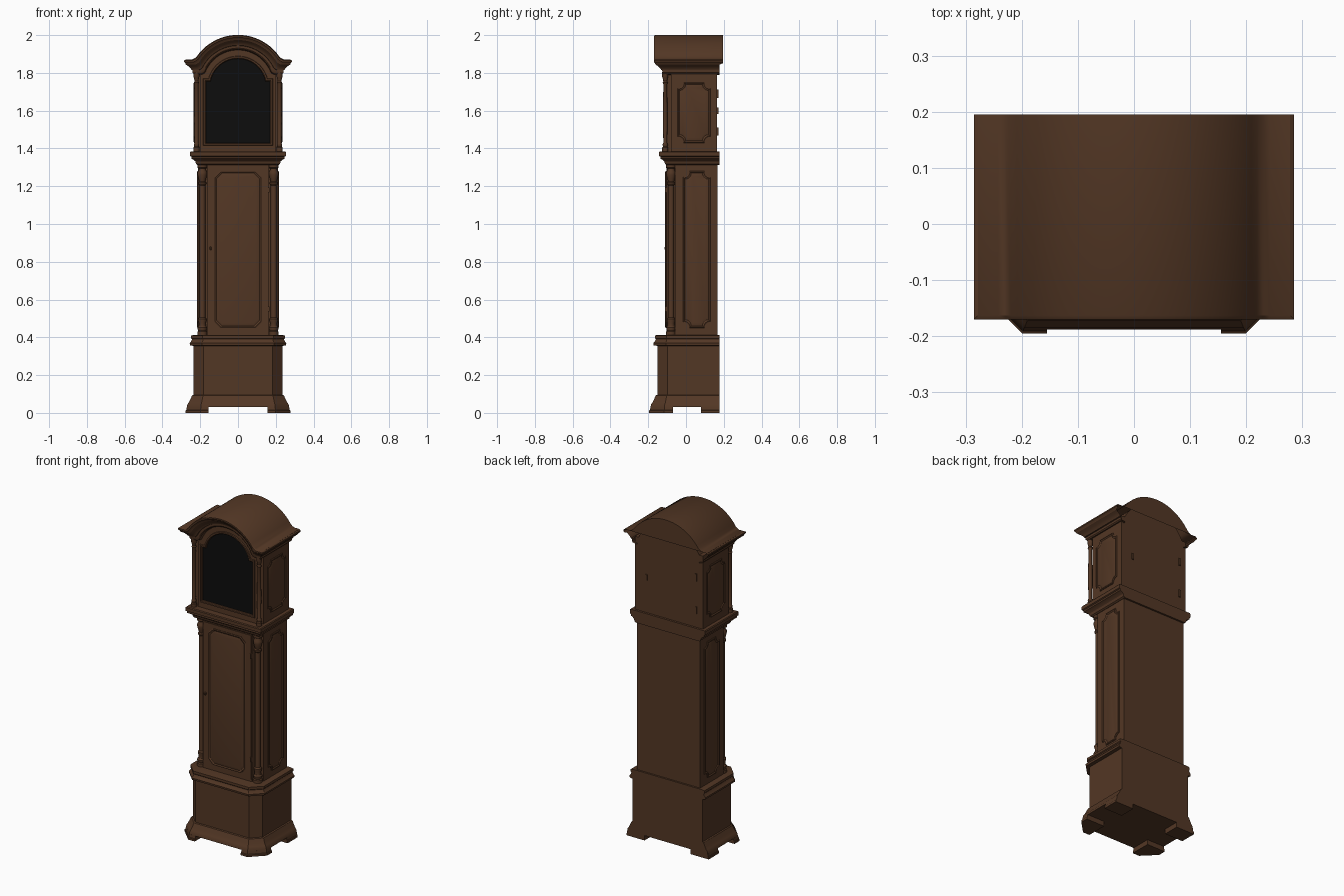
import bpy, bmesh, math

if "Cube" in bpy.data.objects:
    bpy.data.objects.remove(bpy.data.objects["Cube"])


def material(name, col):
    m = bpy.data.materials.new(name)
    m.diffuse_color = (*col, 1)
    m.use_nodes = True
    m.node_tree.nodes["Principled BSDF"].inputs["Base Color"].default_value = m.diffuse_color
    return m


WOOD = material("dark_brown_wood", (0.086, 0.038, 0.018))
BLACK = material("black_glass", (0.004, 0.004, 0.004))


def loft(name, rings, mat=WOOD, closed=True, cap0=True, cap1=True, loop=False):
    """Skin between rings holding equal numbers of points."""
    bm = bmesh.new()
    vs = [[bm.verts.new(p) for p in r] for r in rings]
    n = len(rings[0])
    pairs = list(zip(vs, vs[1:])) + ([(vs[-1], vs[0])] if loop else [])
    for a, b in pairs:
        for i in range(n if closed else n - 1):
            j = (i + 1) % n
            bm.faces.new((a[i], a[j], b[j], b[i]))
    if cap0 and not loop:
        bm.faces.new(vs[0])
    if cap1 and not loop:
        bm.faces.new(vs[-1])
    bmesh.ops.remove_doubles(bm, verts=bm.verts, dist=1e-5)
    bmesh.ops.recalc_face_normals(bm, faces=bm.faces)
    me = bpy.data.meshes.new(name)
    bm.to_mesh(me)
    bm.free()
    me.materials.append(mat)
    ob = bpy.data.objects.new(name, me)
    bpy.context.collection.objects.link(ob)
    return ob


def box(name, x0, x1, y0, y1, z0, z1):
    sq = [(x0, y0), (x1, y0), (x1, y1), (x0, y1)]
    return loft(name, [[(x, y, z) for x, y in sq] for z in (z0, z1)])


def lathe(name, prof, x, y, n=20):
    ang = [2 * math.pi * i / n for i in range(n)]
    return loft(name, [[(x + r * math.cos(a), y + r * math.sin(a), z) for a in ang]
                       for r, z in prof])


def arch(w, zs, r, zc, lift=0.0, n=28):
    """Shoulders with a round arch between them, as x, z points."""
    a0 = math.asin((zs + lift - zc) / r)
    foot = math.sqrt(r * r - (zs - zc) ** 2)
    pts = [(-w, zs), (-foot - lift, zs)]
    if lift:
        pts.append((-foot - lift * 0.15, zs + lift * 0.4))
    for i in range(n + 1):
        a = math.pi - a0 - (math.pi - 2 * a0) * i / n
        pts.append((r * math.cos(a), zc + r * math.sin(a)))
    if lift:
        pts.append((foot + lift * 0.15, zs + lift * 0.4))
    return pts + [(foot + lift, zs), (w, zs)]


def panel(name, u0, u1, v0, v1, cut, scoop, place):
    """Raised moulded panel with scooped or clipped corners."""
    def ring(g, d):
        c = []
        for cu, cv, a in ((u0, v0, 0), (u1, v0, 90), (u1, v1, 180), (u0, v1, 270)):
            su, sv = (1 if cu == u0 else -1), (1 if cv == v0 else -1)
            pu, pv = cu + su * g, cv + sv * g
            k = 6
            arc = []
            for i in range(k + 1):
                t = math.pi / 2 * i / k
                if scoop:
                    arc.append((pu + su * cut * math.sin(t), pv + sv * cut * math.cos(t)))
                else:
                    arc.append((pu + su * cut * i / k, pv + sv * cut * (1 - i / k)))
            c += arc if a in (0, 180) else arc[::-1]
        return [place(u, v, d) for u, v in c]
    return loft(name, [ring(0, -0.005), ring(0, 0.003), ring(0.004, 0.006),
                       ring(0.008, 0.003), ring(0.011, 0.0015), ring(0.02, 0.005)])


# Base: flared plinth, chamfered box and top moulding
BACK = 0.178


def corner(o):
    return 0.238 + o, -0.155 - o, 0.055 + 0.586 * o


def base_ring(o, z):
    hx, yf, c = corner(o)
    return [(-hx, BACK, z), (-hx, yf + c, z), (-hx + c, yf, z),
            (hx - c, yf, z), (hx, yf + c, z), (hx, BACK, z)]


loft("base_case", [base_ring(o, z) for o, z in (
    (.033, .03), (.03, .045), (.024, .053), (.015, .07), (.008, .086), (.005, .092), (0, .095))])
loft("base_box", [base_ring(-.003, z) for z in (.09, .36)])
loft("base_moulding", [base_ring(o, z) for o, z in (
    (0, .355), (.016, .358), (.018, .37), (.009, .38), (.005, .39), (.01, .395), (.01, .41), (-.01, .413))])

# Feet
for s, side in ((-1, "left"), (1, "right")):
    front, rear = [], []
    for o, z in ((.04, 0), (.04, .012), (.036, .015), (.033, .031)):
        hx, yf, c = corner(o)
        front.append([(s * x, y, z) for x, y in (
            (.155, yf), (hx - c, yf), (hx, yf + c), (hx, -.07), (.155, -.07))])
        rear.append([(s * x, y, z) for x, y in (
            (.155, .08), (hx, .08), (hx, BACK), (.155, BACK))])
    loft("front_foot_" + side, front)
    loft("rear_foot_" + side, rear)

# Trunk with notched front corners
T, N = 0.212, 0.165
half = [(N, -.1), (N, -.058), (T, -.058), (T, .167)]
trunk = half + [(-x, y) for x, y in half[::-1]]
loft("trunk", [[(x, y, z) for x, y in trunk] for z in (.405, 1.32)])
box("trunk_door", -.16, .16, -.104, -.095, .425, 1.305)
panel("trunk_door_panel", -.125, .125, .45, 1.28, .03, False,
      lambda u, v, d: (u, -.104 - d, v))
for z in (.55, 1.18):
    box("trunk_hinge", .157, .166, -.111, -.1, z - .014, z + .014)
lathe("door_knob", [(.003, .862), (.006, .866), (.006, .876), (.003, .88)], -.145, -.108, 10)

# Corner columns, side panels
col = [(.026, .405), (.026, .43), (.021, .435), (.025, .445), (.025, .452), (.019, .46),
       (.018, .475), (.022, .488), (.022, .497), (.016, .505), (.016, 1.205), (.021, 1.212),
       (.021, 1.22), (.016, 1.226), (.02, 1.24), (.025, 1.26), (.025, 1.275), (.018, 1.287),
       (.018, 1.293), (.026, 1.298), (.026, 1.32)]
hood_col = [(.016, 1.38), (.016, 1.405), (.012, 1.41), (.014, 1.42), (.01, 1.43), (.012, 1.55),
            (.01, 1.74), (.014, 1.748), (.01, 1.756), (.014, 1.775), (.016, 1.78), (.016, 1.805)]
for s, side in ((-1, "left"), (1, "right")):
    lathe("trunk_column_" + side, col, s * .189, -.079)
    lathe("hood_column_" + side, hood_col, s * .22, -.11, 16)
    panel("trunk_side_panel_" + side, -.015, .13, .45, 1.28, .032, True,
          lambda u, v, d: (s * (T + d), u, v))
    panel("hood_side_panel_" + side, -.045, .13, 1.43, 1.75, .032, True,
          lambda u, v, d: (s * (.229 + d), u, v))

# Neck moulding between trunk and hood
loft("neck_moulding", [[(-w, BACK, z), (-w, w * -1 + .111, z), (w, w * -1 + .111, z), (w, BACK, z)]
     for w, z in ((.214, 1.312), (.222, 1.318), (.226, 1.332), (.236, 1.341), (.247, 1.346),
                  (.247, 1.356), (.254, 1.36), (.254, 1.38), (.25, 1.385))])

# Hood body with arched top
ZC = 1.735
body = [(-.229, 1.38)] + arch(.229, 1.83, .225, ZC) + [(.229, 1.38)]
loft("hood_body", [[(x, y, z) for x, z in body] for y in (-.08, .165)])

# Hood door frame with an arched opening
outer = [(-.2, 1.385)] + arch(.2, 1.795, .195, ZC) + [(.2, 1.385)]


def opening(g):
    return [(-.17 - g, 1.43 - g)] + arch(.17 + g, 1.755 + g, .148 + g, 1.727) + [(.17 + g, 1.43 - g)]


loft("hood_door_frame", [[(x, y, z) for x, z in c] for c, y in (
    (outer, -.075), (outer, -.1), (opening(.014), -.1), (opening(.012), -.107),
    (opening(.004), -.107), (opening(0), -.103), (opening(0), -.075))], loop=True)
loft("hood_glass", [[(x, y, z) for x, z in opening(.003)] for y in (-.094, -.086)], BLACK)

# Arched cornice with side returns, sweeping down from the roof edge
def cornice_ring(d, o, back=None):
    c = arch(.235 + o, 1.87 - d, .265 - d, ZC, .014)
    y = back if back else -.12 - o
    e = back if back else (.195 if d < .02 else BACK)
    (xa, za), (xb, zb) = c[0], c[-1]
    return [(xa, e, za)] + [(x, y, z) for x, z in c] + [(xb, e, zb)]


loft("arched_cornice", [cornice_ring(-.001, .043, .195)] + [cornice_ring(d, o) for d, o in (
    (0, .043), (.004, .05), (.012, .05), (.019, .044), (.026, .041), (.035, .027), (.048, .014),
    (.054, .012), (.056, .006), (.069, .005), (.075, 0), (.08, -.025))],
    closed=False, cap1=False)

# Small fittings on the back of the hood
for x, z, h in ((-.185, 1.69, .022), (-.185, 1.49, .022), (.15, 1.6, .018)):
    box("back_fitting", x - .006, x + .006, .16, .171, z - h, z + h)

# Smooth shading with crisp edges
for ob in bpy.context.collection.objects:
    ob.select_set(True)
    bpy.context.view_layer.objects.active = ob
bpy.ops.object.shade_smooth_by_angle(angle=math.radians(32))
